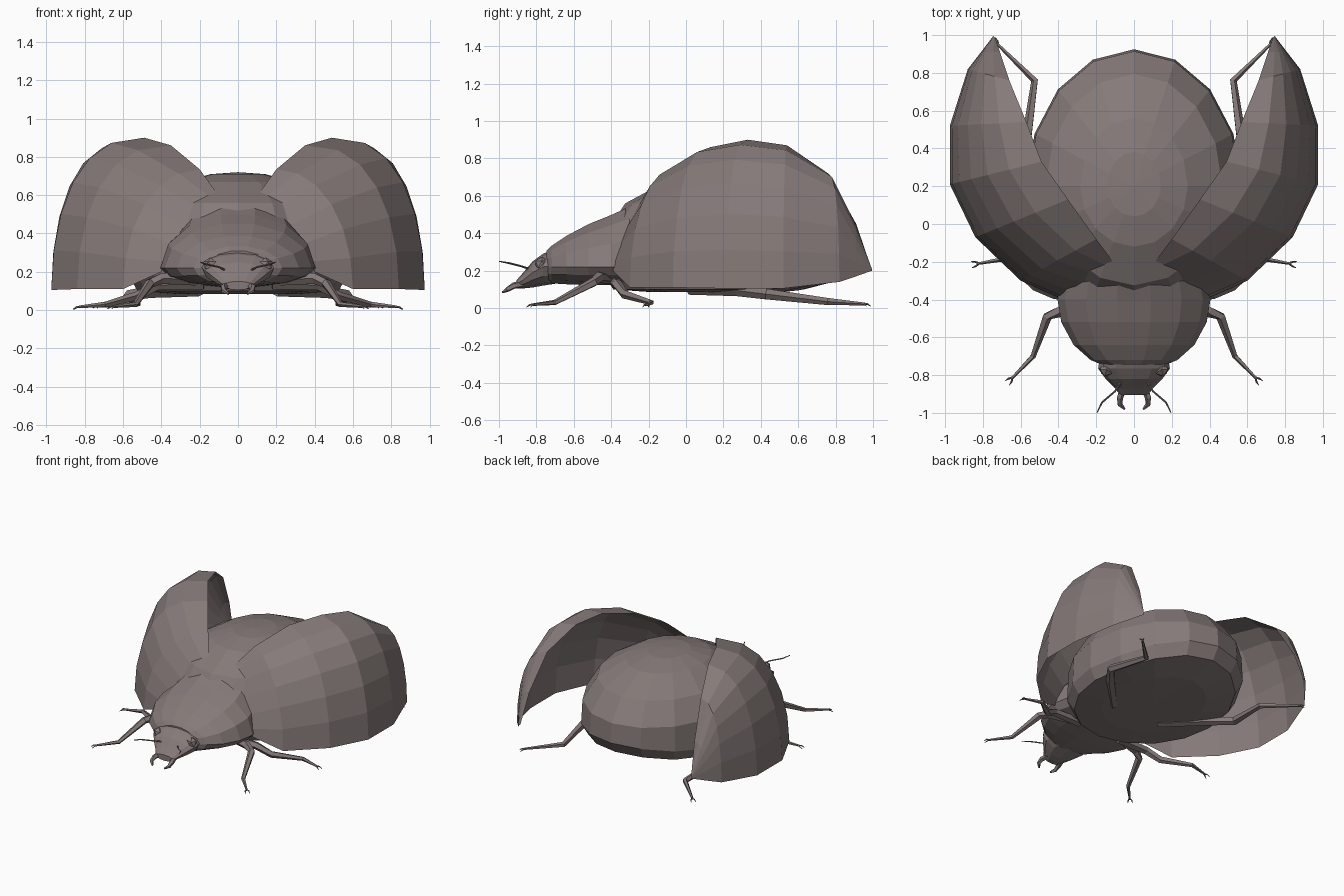
import bpy, bmesh
from math import sin, cos, pi
from mathutils import Vector

if "Cube" in bpy.data.objects:
    bpy.data.objects.remove(bpy.data.objects["Cube"])

shell = bpy.data.materials.new("dark_shell")
shell.diffuse_color = (.235, .195, .19, 1)
shell.use_nodes = True
shell.node_tree.nodes["Principled BSDF"].inputs["Base Color"].default_value = shell.diffuse_color


def make(name, rings, closed=True, caps=True, mirror=False):
    """Skin a list of equal-length point rings into a flat-shaded mesh."""
    bm = bmesh.new()
    vs = [[bm.verts.new(p) for p in r] for r in rings]
    n = len(rings[0])
    for a, b in zip(vs, vs[1:]):
        for i in range(n if closed else n - 1):
            j = (i + 1) % n
            bm.faces.new((a[i], a[j], b[j], b[i]))
    if caps:
        bm.faces.new(vs[0])
        bm.faces.new(vs[-1])
    bmesh.ops.remove_doubles(bm, verts=bm.verts, dist=0.0005)
    bmesh.ops.recalc_face_normals(bm, faces=bm.faces)
    return link(name, bm, mirror)


def link(name, bm, mirror=False):
    me = bpy.data.meshes.new(name)
    bm.to_mesh(me)
    bm.free()
    me.materials.append(shell)
    ob = bpy.data.objects.new(name, me)
    bpy.context.collection.objects.link(ob)
    if mirror:
        ob.modifiers.new("mirror", 'MIRROR').use_mirror_merge = False
    return ob


def loft_y(name, sections, n=14):
    """Sections along y: (y, half width, top z, widest z, bottom z)."""
    rings = []
    for y, w, zt, zw, zb in sections:
        ring = []
        for k in range(n):
            a = 2 * pi * k / n
            s = sin(a)
            ring.append((w * cos(a), y, zw + s * ((zt - zw) if s > 0 else (zw - zb))))
        rings.append(ring)
    return make(name, rings)


def limb(name, pts, radii, n=5, claws=False):
    """Tapered tube through points, mirrored to the other side."""
    pts = [Vector(p) for p in pts]
    rings = []
    for i, (p, r) in enumerate(zip(pts, radii)):
        d = (pts[min(i + 1, len(pts) - 1)] - pts[max(i - 1, 0)]).normalized()
        side = d.cross(Vector((0, 0, 1))).normalized()
        up = side.cross(d)
        rings.append([p + r * (cos(2 * pi * k / n) * side + sin(2 * pi * k / n) * up)
                      for k in range(n)])
    make(name, rings, mirror=True)
    if claws:
        d = (pts[-1] - pts[-2]).normalized()
        side = d.cross(Vector((0, 0, 1))).normalized()
        for tag, s in (("a", 1), ("b", -1)):
            limb(name + "_claw_" + tag,
                 [pts[-1] - d * .01, pts[-1] + d * .01 + side * s * .012,
                  pts[-1] + d * .03 + side * s * .016 + Vector((0, 0, -.01))],
                 [.006, .005, .002], 4)


# Abdomen: egg-shaped dome with an upright side band and flat belly
profile = [(0, .085), (.6, .085), (.92, .10), (1, .18), (.985, .40),
           (.82, .56), (.5, .67), (.25, .71), (0, .72)]
N = 16
rings = []
for r, z in profile:
    ring = []
    for k in range(N):
        a = 2 * pi * k / N + pi / 2
        s = sin(a)
        y = .20 + (.725 if s > 0 else .64) * r * s
        lift = .07 * max(0, (y - .55) / .37) if z < .25 else 0
        ring.append((.57 * r * cos(a), y, z + lift))
    rings.append(ring)
make("abdomen", rings, caps=False)

# Thorax shield and head
loft_y("thorax", [(-.745, .17, .31, .22, .14), (-.72, .23, .335, .22, .13),
                  (-.64, .32, .39, .22, .125), (-.52, .385, .455, .22, .12),
                  (-.40, .405, .505, .22, .12), (-.28, .38, .56, .22, .11),
                  (-.19, .34, .60, .24, .10)], 14)
loft_y("head", [(-.70, .18, .32, .23, .13), (-.765, .19, .29, .22, .12),
                (-.82, .15, .25, .19, .11), (-.87, .10, .19, .15, .105),
                (-.905, .075, .15, .13, .105)], 12)

# Open wing cases: arcs swept between the inner edge and the lower rim
inner = [(.11, -.20, .61), (.20, -.08, .735), (.35, .13, .86), (.49, .33, .90),
         (.57, .54, .87), (.66, .76, .72), (.71, .91, .45), (.735, .985, .22)]
outer = [(.40, -.39, .20), (.60, -.30, .11), (.84, -.07, .11), (.975, .21, .105),
         (.975, .52, .105), (.88, .82, .14), (.81, .91, .17), (.745, .995, .20)]
bulge = [(1.6, 1.5), (.95, 1)] + [(.77, 1)] * 6
rings = []
for a, b, (es, ec) in zip(inner, outer, bulge):
    ring = []
    for k in range(7):
        t = k / 6 * pi / 2
        s, c = sin(t) ** es, max(cos(t), 0) ** ec
        ring.append((a[0] + (b[0] - a[0]) * s, a[1] + (b[1] - a[1]) * s,
                     b[2] + (a[2] - b[2]) * c))
    rings.append(ring)
make("wing_case", rings, closed=False, caps=False, mirror=True)

# Eyes
bm = bmesh.new()
bmesh.ops.create_icosphere(bm, subdivisions=1, radius=.04)
bmesh.ops.translate(bm, verts=bm.verts, vec=(.145, -.77, .235))
link("eye", bm, mirror=True)

# Mandibles and antennae
limb("mandible", [(.06, -.87, .13), (.075, -.92, .12), (.075, -.955, .10), (.05, -.98, .085)],
     [.02, .018, .014, .006])
limb("antenna", [(.07, -.84, .21), (.10, -.885, .225), (.17, -.945, .24), (.195, -.998, .25)],
     [.006, .005, .005, .003], 4)

# Legs
limb("front_leg", [(.22, -.40, .16), (.40, -.465, .165), (.46, -.49, .14),
                   (.535, -.70, .03), (.65, -.82, .018)],
     [.033, .03, .026, .015, .007], claws=True)
limb("middle_leg", [(.18, -.38, .14), (.42, -.37, .13), (.52, -.33, .075),
                    (.69, -.185, .03), (.83, -.21, .017)],
     [.033, .028, .025, .015, .007], claws=True)
limb("hind_leg", [(.20, .02, .10), (.45, .28, .095), (.57, .43, .075),
                  (.525, .76, .035), (.725, .955, .022)],
     [.03, .033, .03, .02, .008], claws=True)
